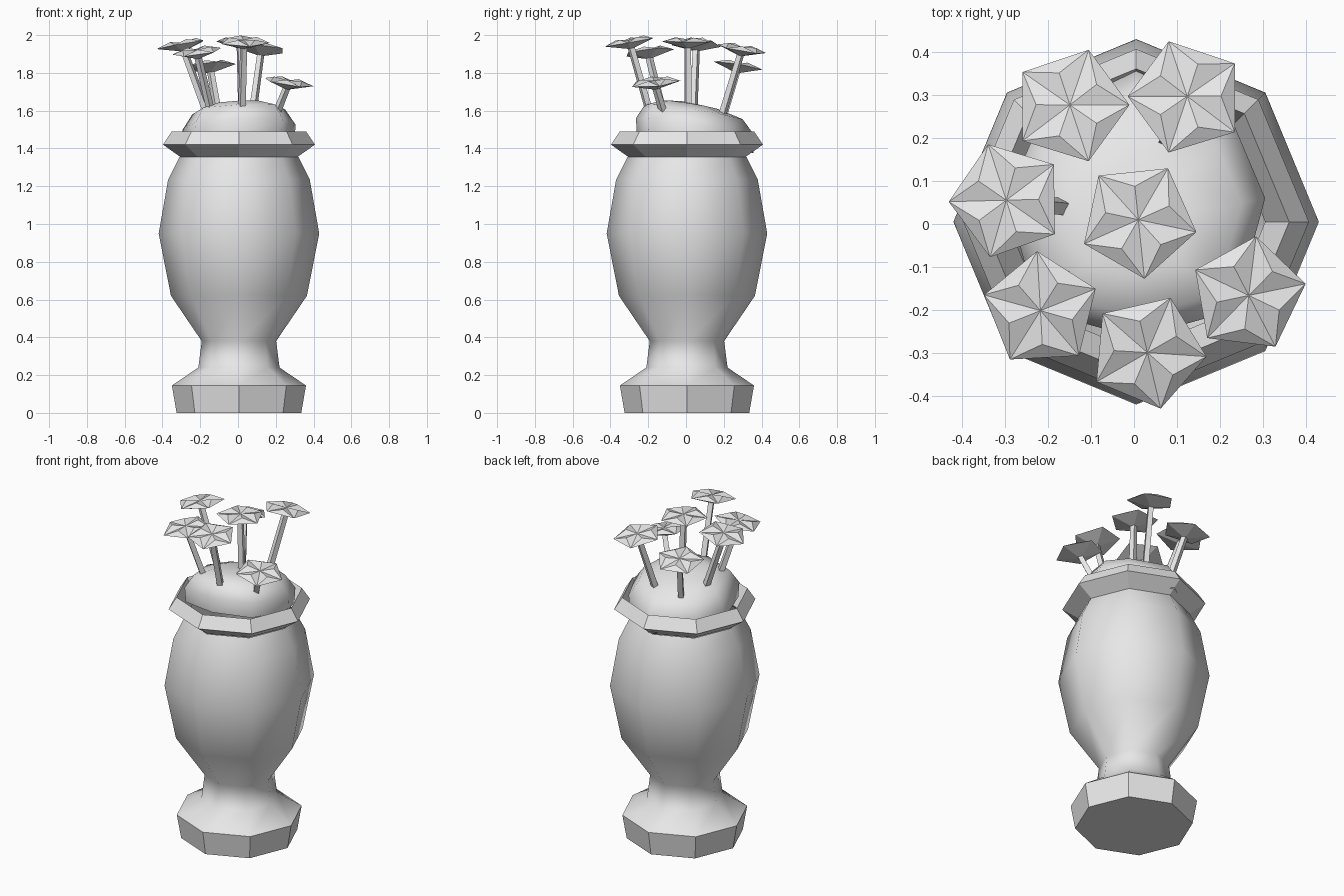
import bpy, bmesh, math
from mathutils import Vector

if "Cube" in bpy.data.objects:
    bpy.data.objects.remove(bpy.data.objects["Cube"])

CLAY = bpy.data.materials.new("light_grey")
CLAY.diffuse_color = (0.8, 0.8, 0.8, 1)
CLAY.use_nodes = True
CLAY.node_tree.nodes["Principled BSDF"].inputs["Base Color"].default_value = CLAY.diffuse_color
CX = CY = 0.005  # vase axis


def finish(name, bm, smooth):
    bmesh.ops.recalc_face_normals(bm, faces=bm.faces)
    me = bpy.data.meshes.new(name)
    bm.to_mesh(me)
    bm.free()
    me.materials.append(CLAY)
    for p in me.polygons:
        p.use_smooth = smooth
    ob = bpy.data.objects.new(name, me)
    bpy.context.collection.objects.link(ob)
    return ob


def bridge(bm, a, b):
    n = len(a)
    for i in range(n):
        bm.faces.new((a[i], a[(i + 1) % n], b[(i + 1) % n], b[i]))


def lathe(name, profile, smooth, cap=False, closed=False, sides=8):
    bm = bmesh.new()
    rings = []
    for r, z in profile:
        rings.append([bm.verts.new((CX + r * math.cos(2 * math.pi * i / sides),
                                    CY + r * math.sin(2 * math.pi * i / sides), z))
                      for i in range(sides)])
    for a, b in zip(rings, rings[1:]):
        bridge(bm, a, b)
    if closed:
        bridge(bm, rings[-1], rings[0])
    if cap:
        bm.faces.new(rings[0])
    return finish(name, bm, smooth)


# Vase: faceted foot, smooth body, faceted lip
lathe("vase_foot", [(0.33, 0), (0.355, 0.145)], False, cap=True)
lathe("vase_body", [(0.355, 0.145), (0.215, 0.24), (0.197, 0.38), (0.36, 0.62),
                    (0.425, 0.95), (0.375, 1.235), (0.315, 1.355)], True)
lathe("vase_lip", [(0.31, 1.355), (0.402, 1.42), (0.356, 1.49), (0.30, 1.37)],
      False, closed=True)

# Soil mound: lopsided dome, higher at the front and pointed at the back
bm = bmesh.new()
outline = [(0.305, 0.06), (0.235, 0.225), (0.005, 0.365), (-0.225, 0.225),
           (-0.295, 0.06), (-0.225, -0.2), (0.005, -0.265), (0.235, -0.2)]
rings = []
for scale, lift in ((0.98, -0.17), (1.0, -0.08), (0.82, 0.0), (0.45, 0.035)):
    rings.append([bm.verts.new((x * scale, y * scale,
                                1.60 + lift - 0.15 * y * scale + 0.05 * x * scale))
                  for x, y in outline])
for a, b in zip(rings, rings[1:]):
    bridge(bm, a, b)
top = bm.verts.new((0, -0.02, 1.65))
for i in range(8):
    bm.faces.new((rings[-1][i], rings[-1][(i + 1) % 8], top))
finish("soil_mound", bm, True)


def flower(index, centre, root, turn):
    c, root = Vector(centre), Vector(root)
    nrm = Vector((0.6 * c.x, 0.6 * c.y, 1)).normalized()
    u = Vector((1, 0, 0))
    u = (u - nrm * u.dot(nrm)).normalized()
    v = nrm.cross(u)

    def at(r, deg, h):
        a = math.radians(deg)
        return c + u * r * math.cos(a) + v * r * math.sin(a) + nrm * h

    # Blossom: pentagon with a raised star on top and a shallow cone below
    bm = bmesh.new()
    tips = [bm.verts.new(at(0.138, turn + 72 * i, 0)) for i in range(5)]
    dips = [bm.verts.new(at(0.078, turn + 36 + 72 * i, 0.022)) for i in range(5)]
    mid = bm.verts.new(at(0, 0, 0.012))
    low = bm.verts.new(at(0, 0, -0.038))
    for i in range(5):
        j = (i + 1) % 5
        bm.faces.new((tips[i], tips[j], dips[i]))
        bm.faces.new((mid, dips[i], tips[j]))
        bm.faces.new((mid, tips[j], dips[j]))
        bm.faces.new((tips[j], tips[i], low))
    finish(f"blossom_{index}", bm, False)

    # Stem: thin four-sided rod from the soil to the blossom
    bm = bmesh.new()
    ends = []
    for p, r in ((root, 0.022), (c - nrm * 0.015, 0.02)):
        ends.append([bm.verts.new(p + u * r * math.cos(math.radians(turn + 90 * k))
                                  + v * r * math.sin(math.radians(turn + 90 * k)))
                     for k in range(4)])
    bridge(bm, *ends)
    bm.faces.new(ends[0])
    bm.faces.new(ends[1])
    finish(f"stem_{index}", bm, False)


FLOWERS = [
    ((-0.148, 0.275, 1.835), (-0.10, 0.19, 1.55), 72),
    ((0.123, 0.295, 1.925), (0.075, 0.19, 1.57), 108),
    ((-0.295, 0.055, 1.95), (-0.165, 0.04, 1.59), 109),
    ((0.010, 0.010, 1.965), (0.02, 0.01, 1.60), 60),
    ((-0.216, -0.200, 1.91), (-0.14, -0.12, 1.58), 94),
    ((0.031, -0.297, 1.963), (0.02, -0.195, 1.60), 67),
    ((0.265, -0.165, 1.748), (0.205, -0.12, 1.59), 82),
]
for n, (centre, root, turn) in enumerate(FLOWERS, 1):
    flower(n, centre, root, turn)
